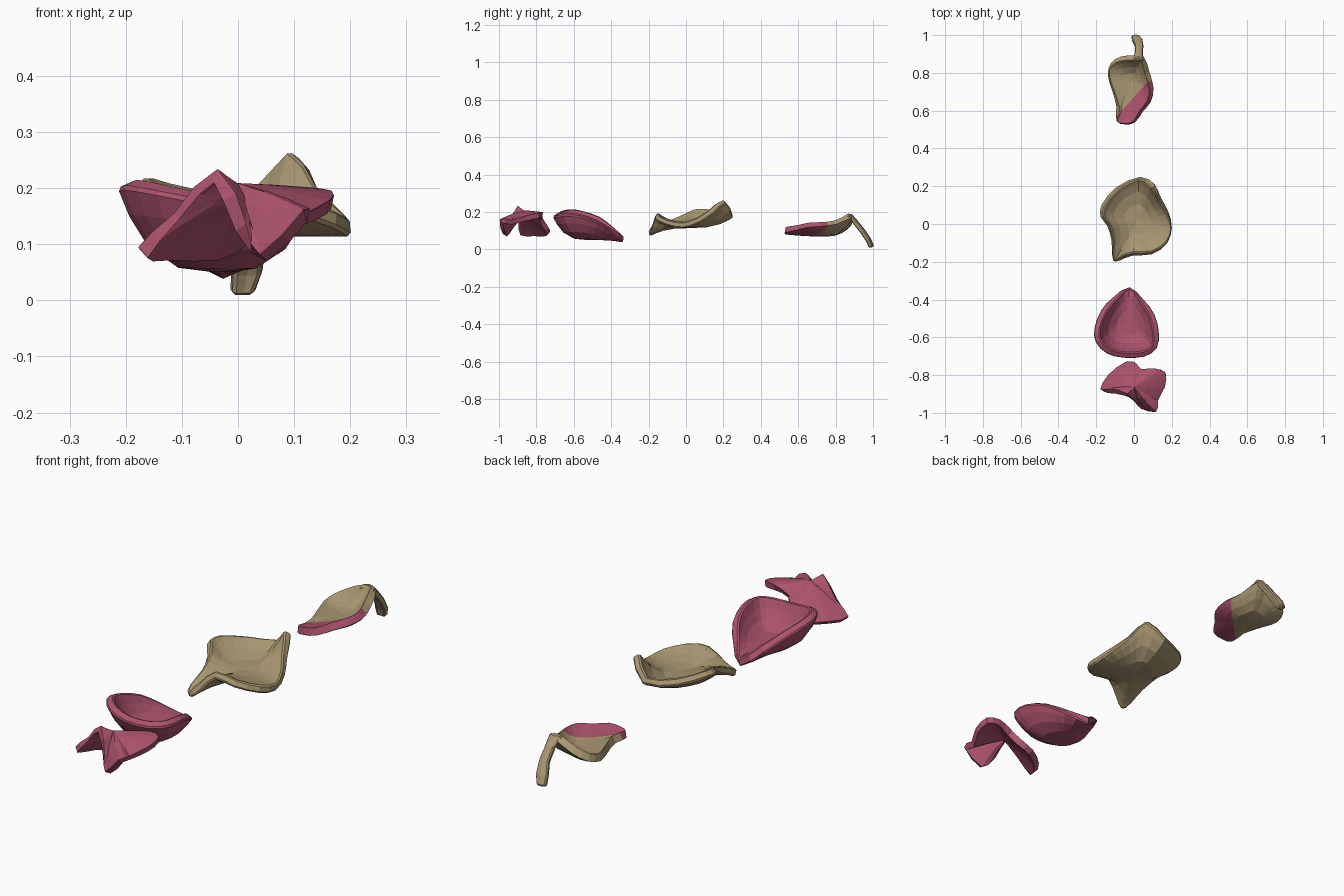
import bpy, bmesh, math
from mathutils import Vector

if "Cube" in bpy.data.objects:
    bpy.data.objects.remove(bpy.data.objects["Cube"])


def material(name, rgb):
    m = bpy.data.materials.new(name)
    m.diffuse_color = (*rgb, 1)
    m.use_nodes = True
    m.node_tree.nodes["Principled BSDF"].inputs["Base Color"].default_value = m.diffuse_color
    return m


tan = material("dry tan", (0.40, 0.31, 0.17))
pink = material("petal pink", (0.41, 0.085, 0.15))


def finish(name, bm, mats, thick):
    bmesh.ops.recalc_face_normals(bm, faces=bm.faces)
    me = bpy.data.meshes.new(name)
    bm.to_mesh(me)
    bm.free()
    ob = bpy.data.objects.new(name, me)
    bpy.context.collection.objects.link(ob)
    for m in mats:
        me.materials.append(m)
    s = ob.modifiers.new("thickness", 'SOLIDIFY')
    s.thickness, s.offset = thick, 0
    b = ob.modifiers.new("soft_rim", 'BEVEL')
    b.width, b.segments, b.limit_method = 0.006, 1, 'ANGLE'
    b.angle_limit = math.radians(60)
    return ob


def smooth_loop(pts):
    """Closed Catmull-Rom outline with one extra point per span."""
    out, n = [], len(pts)
    for i in range(n):
        a, b, c, d = (Vector(pts[(i + k) % n]) for k in (-1, 0, 1, 2))
        out += [b, (9 * (b + c) - a - d) / 16]
    return out


def petal(name, rim, centre, power, mats, thick=0.026, split=None):
    """Curled sheet: rings shrink from the rim to the centre, height follows a power curve."""
    loop, c = smooth_loop(rim), Vector(centre)
    n = len(loop)
    bm = bmesh.new()
    rings = []
    for t in (0.4, 0.7, 0.88, 1.0):
        ring = []
        for p in loop:
            q = c.lerp(p, t)
            q.z = c.z + (p.z - c.z) * t ** power
            ring.append(bm.verts.new(q))
        rings.append(ring)
    mid = bm.verts.new(c)
    for i in range(n):
        j = (i + 1) % n
        bm.faces.new((mid, rings[0][i], rings[0][j]))
        for a, b in zip(rings, rings[1:]):
            bm.faces.new((a[i], b[i], b[j], a[j]))
    if split:  # two-coloured petal, cut along a straight line
        co, no = Vector(split[0]), Vector(split[1])
        bmesh.ops.bisect_plane(bm, geom=bm.verts[:] + bm.edges[:] + bm.faces[:],
                               plane_co=co, plane_no=no)
        for f in bm.faces:
            f.material_index = int((f.calc_center_median() - co).dot(no) > 0)
    return finish(name, bm, mats, thick)


# Front petal: draped, folded sheet
petal("folded_petal", [
    (-.17, -.88, .085), (-.13, -.805, .08), (-.04, -.738, .08), (.015, -.745, .11),
    (.045, -.775, .16), (.11, -.768, .185), (.165, -.785, .182), (.16, -.86, .165),
    (.12, -.935, .145), (.12, -.988, .15), (.045, -.968, .075), (.005, -.94, .13),
    (-.04, -.905, .222), (-.11, -.885, .15)], (0, -.865, .195), 1.3, [pink], 0.028)

# Second petal: deep pointed cup
petal("cup_petal", [
    (-.025, -.335, .055), (.04, -.40, .105), (.095, -.48, .155), (.117, -.57, .185),
    (.11, -.65, .19), (.05, -.69, .185), (-.05, -.695, .185), (-.135, -.675, .20),
    (-.19, -.62, .21), (-.195, -.55, .20), (-.16, -.46, .17), (-.10, -.39, .115)],
    (-.035, -.52, .068), 3.3, [pink], 0.036)

# Third petal: broad dish with a tall back lip and a low front corner
petal("broad_petal", [
    (.03, .245, .185), (.10, .205, .26), (.14, .13, .20), (.18, .06, .155),
    (.2, -.02, .13), (.175, -.10, .145), (.095, -.155, .17), (0, -.16, .185),
    (-.06, -.18, .125), (-.10, -.20, .085), (-.115, -.165, .105), (-.115, -.09, .14),
    (-.135, -.01, .18), (-.17, .04, .205), (-.165, .10, .21), (-.09, .19, .19)],
    (.02, .02, .13), 2.8, [tan], 0.032)

# Back petal: small sheet, pink on its right front side
petal("small_petal", [
    (.045, .875, .18), (.07, .80, .145), (.092, .72, .135), (.08, .65, .13),
    (.04, .60, .118), (0, .54, .107), (-.05, .53, .10), (-.09, .545, .095),
    (-.085, .62, .10), (-.115, .72, .10), (-.135, .79, .10), (-.12, .845, .115),
    (-.07, .875, .145), (0, .88, .18)],
    (-.02, .75, .085), 2.4, [tan, pink], 0.032,
    split=((0, .668, .1), (1.05, -1, 0)))

# Drooping tail strip of the back petal
bm = bmesh.new()
rows = []
for x, y, z, w in [(.02, .86, .165, .034), (.022, .875, .18, .028), (.026, .90, .148, .02),
                   (.027, .94, .098, .021), (.016, .972, .05, .026), (.008, .988, .012, .02)]:
    rows.append([bm.verts.new((x + s * w, y, z)) for s in (-1, 0, 1)])
    rows[-1][1].co.y += 0.006
for a, b in zip(rows, rows[1:]):
    for k in (0, 1):
        bm.faces.new((a[k], a[k + 1], b[k + 1], b[k]))
finish("tail_strip", bm, [tan], 0.026)
